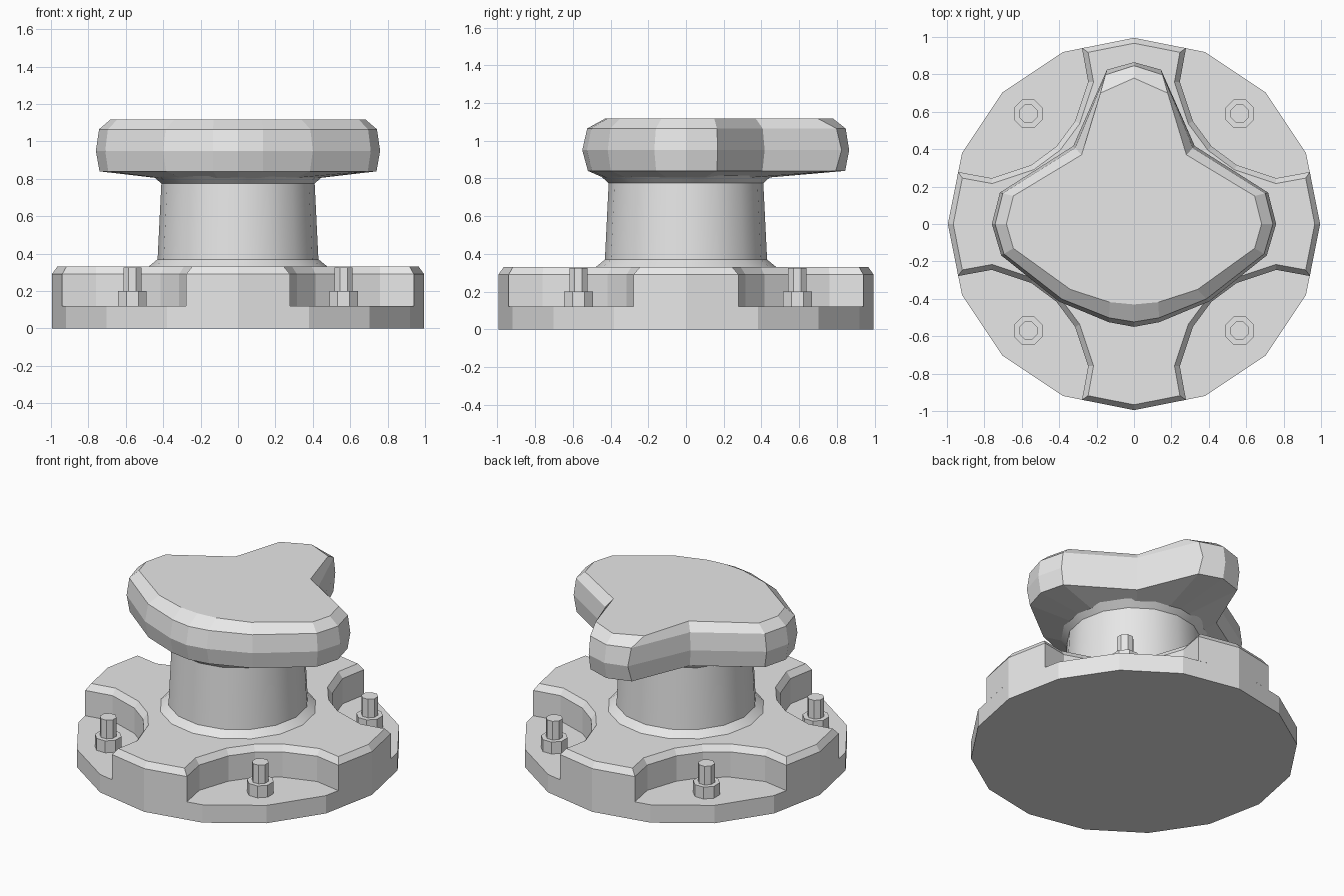
import bpy
import bmesh
import math
from mathutils import Vector

cube = bpy.data.objects.get("Cube")
if cube:
    bpy.data.objects.remove(cube)

# One plain grey for the whole casting
grey = bpy.data.materials.new("light grey")
grey.use_nodes = True
grey.diffuse_color = (0.8, 0.8, 0.8, 1)
grey.node_tree.nodes["Principled BSDF"].inputs["Base Color"].default_value = (0.8, 0.8, 0.8, 1)


def circle(radius, sides, turn=0.0, center=(0, 0)):
    step = math.tau / sides
    return [(center[0] + radius * math.cos(i * step + turn),
             center[1] + radius * math.sin(i * step + turn)) for i in range(sides)]


def inset(points, distance):
    """Mitred inward offset of a counter-clockwise outline."""
    result = []
    for i, point in enumerate(points):
        p = Vector(point)
        before = (p - Vector(points[i - 1])).normalized()
        after = (Vector(points[(i + 1) % len(points)]) - p).normalized()
        n1, n2 = Vector((-before.y, before.x)), Vector((-after.y, after.x))
        result.append(tuple(p + (n1 + n2) * distance / (1 + n1.dot(n2))))
    return result


def mix(a, b, t):
    return [tuple(Vector(p).lerp(Vector(q), t)) for p, q in zip(a, b)]


def loft(name, rings, bottom=True, smooth=False):
    """Skin a stack of (outline, height) rings and close the ends."""
    bm = bmesh.new()
    loops = [[bm.verts.new((x, y, z)) for x, y in outline] for outline, z in rings]
    count = len(loops[0])
    for low, high in zip(loops, loops[1:]):
        for i in range(count):
            j = (i + 1) % count
            bm.faces.new((low[i], low[j], high[j], high[i]))
    bm.faces.new(loops[-1])
    if bottom:
        bm.faces.new(loops[0][::-1])
    bm.normal_update()
    mesh = bpy.data.meshes.new(name)
    bm.to_mesh(mesh)
    bm.free()
    mesh.materials.append(grey)
    obj = bpy.data.objects.new(name, mesh)
    bpy.context.collection.objects.link(obj)
    if smooth:
        bpy.ops.object.select_all(action="DESELECT")
        obj.select_set(True)
        bpy.context.view_layer.objects.active = obj
        bpy.ops.object.shade_smooth_by_angle(angle=math.radians(30))
    return obj


# Base plate
disc = circle(0.995, 16)
loft("base_plate", [(disc, 0), (disc, 0.12)])

# Raised four-armed flange with scooped bolt recesses
quarter = [(0.995, 0), (0.94, 0.278), (0.76, 0.245), (0.55, 0.315),
           (0.415, 0.415), (0.315, 0.55), (0.245, 0.76), (0.278, 0.94)]
cross = []
for turn in range(4):
    cross += quarter
    quarter = [(-y, x) for x, y in quarter]
loft("cross_flange", [(cross, 0.12), (cross, 0.29), (inset(cross, 0.028), 0.33)],
     bottom=False)

# Waisted column
profile = [(0.485, 0.325), (0.43, 0.37), (0.41, 0.775), (0.455, 0.815)]
loft("column", [(circle(r, 16), z) for r, z in profile], smooth=True)

# Three-lobed head: right halves of widest outline and flat top, then mirrored
widest = [(0, -0.55), (0.135, -0.525), (0.40, -0.415), (0.71, -0.168), (0.76, 0),
          (0.717, 0.168), (0.325, 0.417), (0.145, 0.825), (0, 0.865)]
flat = [(0, -0.43), (0.13, -0.418), (0.34, -0.35), (0.645, -0.13), (0.682, 0),
        (0.645, 0.15), (0.28, 0.37), (0.18, 0.70), (0, 0.78)]


def mirrored(half):
    return half + [(-x, y) for x, y in half[-2:0:-1]]


widest, flat = mirrored(widest), mirrored(flat)
neck = [tuple(Vector(p).normalized() * 0.44) for p in widest]
loft("head", [(neck, 0.805), (mix(widest, flat, 0.25), 0.84), (widest, 0.95),
              (mix(widest, flat, 0.22), 1.065), (flat, 1.117)])

# Anchor bolts with their nuts
for side, sx in (("left", 1), ("right", -1)):
    for end, y in (("front", -0.57), ("back", 0.59)):
        for part, radius, top in (("nut", 0.083, 0.2), ("bolt", 0.052, 0.325)):
            ring = circle(radius, 8, math.pi / 8, (sx * 0.565, y))
            loft(f"{end}_{side}_{part}", [(ring, 0.12), (ring, top)], bottom=False)
